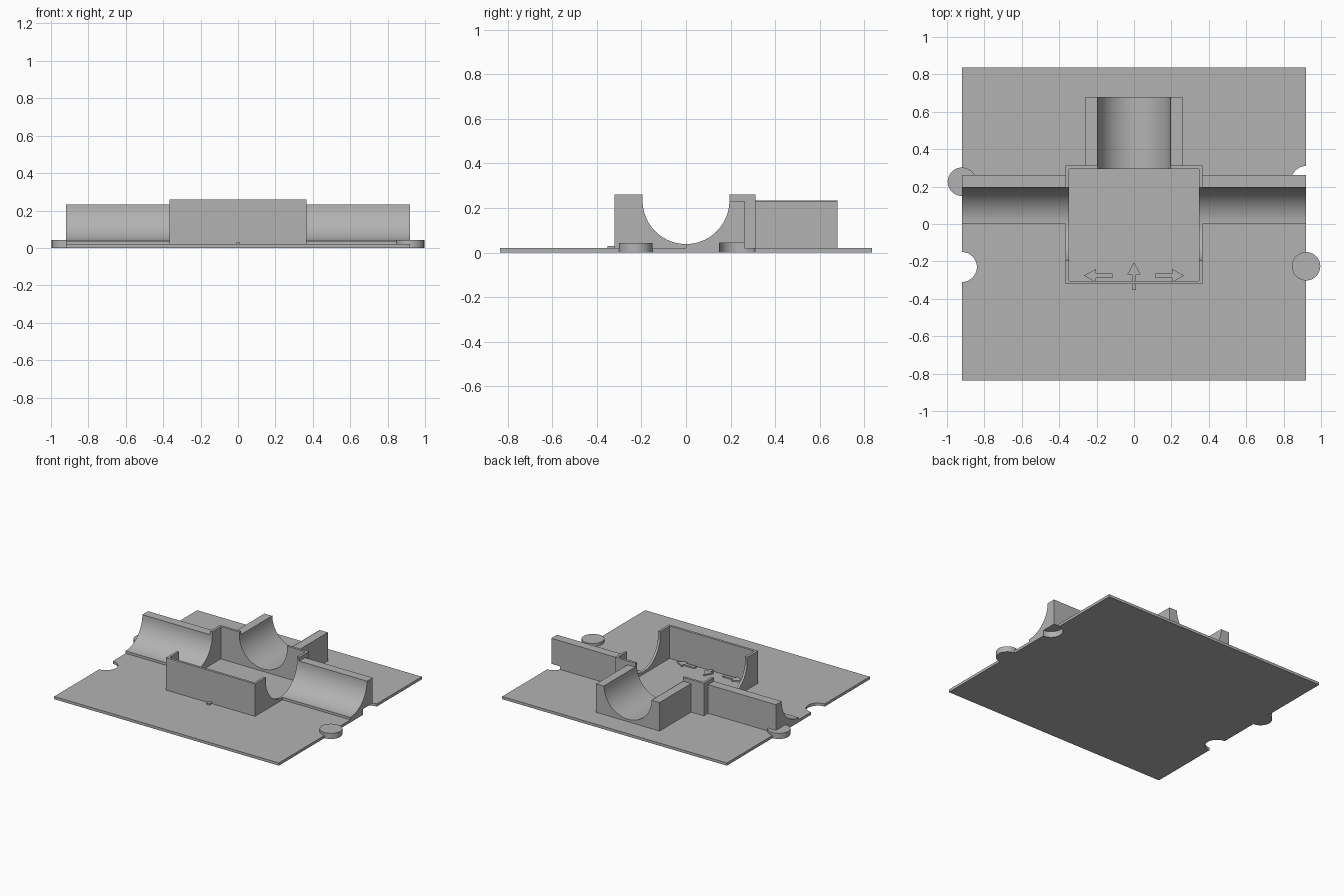
import bpy
import math
from mathutils import Vector

cube = bpy.data.objects.get("Cube")
if cube:
    bpy.data.objects.remove(cube, do_unlink=True)

GREY = (0.45, 0.45, 0.45, 1.0)
grey = bpy.data.materials.new("plain grey")
grey.use_nodes = True
grey.diffuse_color = GREY
grey.node_tree.nodes["Principled BSDF"].inputs["Base Color"].default_value = GREY

PLATE_X, PLATE_Y, PLATE_TOP = 0.92, 0.836, 0.02
BASE = 0.01                       # parts sink slightly into the plate
RADIUS, AXIS_Z = 0.195, 0.233     # channel bore
PIPE_TOP, BOX_TOP = 0.232, 0.26
BOX_X, FRONT, BACK, WALL = 0.365, -0.322, 0.312, 0.018


def prism(name, profile, axis, start, end):
    """Extrude a 2D profile along x (profile is y, z), y (x, z) or z (x, y)."""
    place = {"x": lambda a, b, d: (d, a, b),
             "y": lambda a, b, d: (a, d, b),
             "z": lambda a, b, d: (a, b, d)}[axis]
    n = len(profile)
    verts = [place(a, b, d) for d in (start, end) for a, b in profile]
    faces = [list(range(n))[::-1], list(range(n, 2 * n))]
    faces += [[i, (i + 1) % n, (i + 1) % n + n, i + n] for i in range(n)]
    mesh = bpy.data.meshes.new(name)
    mesh.from_pydata(verts, [], faces)
    # Turn the faces outward
    area = sum(p[0] * q[1] - q[0] * p[1] for p, q in zip(profile, profile[1:] + profile[:1]))
    if (area < 0) != (axis == "y"):
        mesh.flip_normals()
    mesh.materials.append(grey)
    obj = bpy.data.objects.new(name, mesh)
    bpy.context.collection.objects.link(obj)
    smooth(obj)
    return obj


def smooth(obj):
    obj.data.shade_smooth()
    obj.data.set_sharp_from_angle(angle=math.radians(30))


def rect(a0, a1, b0, b1):
    return [(a0, b0), (a1, b0), (a1, b1), (a0, b1)]


def arc(ca, cb, r, first, last, steps):
    angles = [math.radians(first + (last - first) * i / steps) for i in range(steps + 1)]
    return [(ca + r * math.cos(t), cb + r * math.sin(t)) for t in angles]


def disc(x, y, r):
    return arc(x, y, r, 0, 360, 48)[:-1]


def cradle(a0, a1, top):
    """Block with a half-round channel open at the top."""
    return ([(a0, BASE), (a1, BASE), (a1, top), (RADIUS, top)]
            + arc(0, AXIS_Z, RADIUS, 0, -180, 48) + [(-RADIUS, top), (a0, top)])


def cut(obj, x, y):
    """Round notch cut from below."""
    cutter = prism("notch_cutter", disc(x, y, 0.08), "z", -0.05, 0.043)
    mod = obj.modifiers.new("notch", "BOOLEAN")
    mod.operation, mod.solver, mod.object = "DIFFERENCE", "EXACT", cutter
    bpy.context.view_layer.objects.active = obj
    bpy.ops.object.modifier_apply(modifier=mod.name)
    bpy.data.objects.remove(cutter, do_unlink=True)
    smooth(obj)


# Base plate with its linking notches and tabs
plate = prism("base_plate", rect(-PLATE_X, PLATE_X, -PLATE_Y, PLATE_Y), "z", 0, PLATE_TOP)
for side, name in ((1, "left"), (-1, "right")):
    cut(plate, side * PLATE_X, side * 0.23)
    prism(name + "_tab", disc(side * PLATE_X, side * -0.226, 0.076), "z", 0, 0.042)

# Quarter-round channels on both sides
quarter = ([(0, BASE), (0.262, BASE), (0.262, PIPE_TOP), (RADIUS, PIPE_TOP)]
           + arc(0, AXIS_Z, RADIUS, -2, -90, 28))
right_channel = prism("right_channel", quarter, "x", -PLATE_X, -BOX_X)
left_channel = prism("left_channel", quarter, "x", BOX_X, PLATE_X)
cut(left_channel, PLATE_X, 0.23)

# Central box: end walls with round openings, solid front, open back
inner = BOX_X - WALL
prism("right_box_wall", cradle(FRONT, BACK, BOX_TOP), "x", -BOX_X, -inner)
prism("left_box_wall", cradle(FRONT, BACK, BOX_TOP), "x", inner, BOX_X)
prism("front_box_wall", rect(-inner, inner, BASE, BOX_TOP), "y", FRONT, FRONT + WALL)
prism("back_box_wall", cradle(-inner, inner, BOX_TOP), "y", BACK - WALL, BACK)

# Half-round channel at the back
prism("back_channel", cradle(-0.26, 0.26, PIPE_TOP - 0.001), "y", BACK, 0.68)


# Raised direction arrows on the floor
def arrow(name, tip, direction, length):
    d = Vector(direction)
    s = Vector((-d.y, d.x))
    outline = [(0, 0), (0.065, 0.036), (0.065, 0.012), (length, 0.012),
               (length, -0.012), (0.065, -0.012), (0.065, -0.036)]
    points = [Vector(tip) - d * back + s * across for back, across in outline]
    prism(name, [tuple(p) for p in points], "z", BASE, 0.03)


arrow("centre_arrow", (0, -0.205), (0, 1), 0.148)
for side, name in ((1, "left_arrow"), (-1, "right_arrow")):
    arrow(name, (side * 0.268, -0.276), (side, 0), 0.153)
